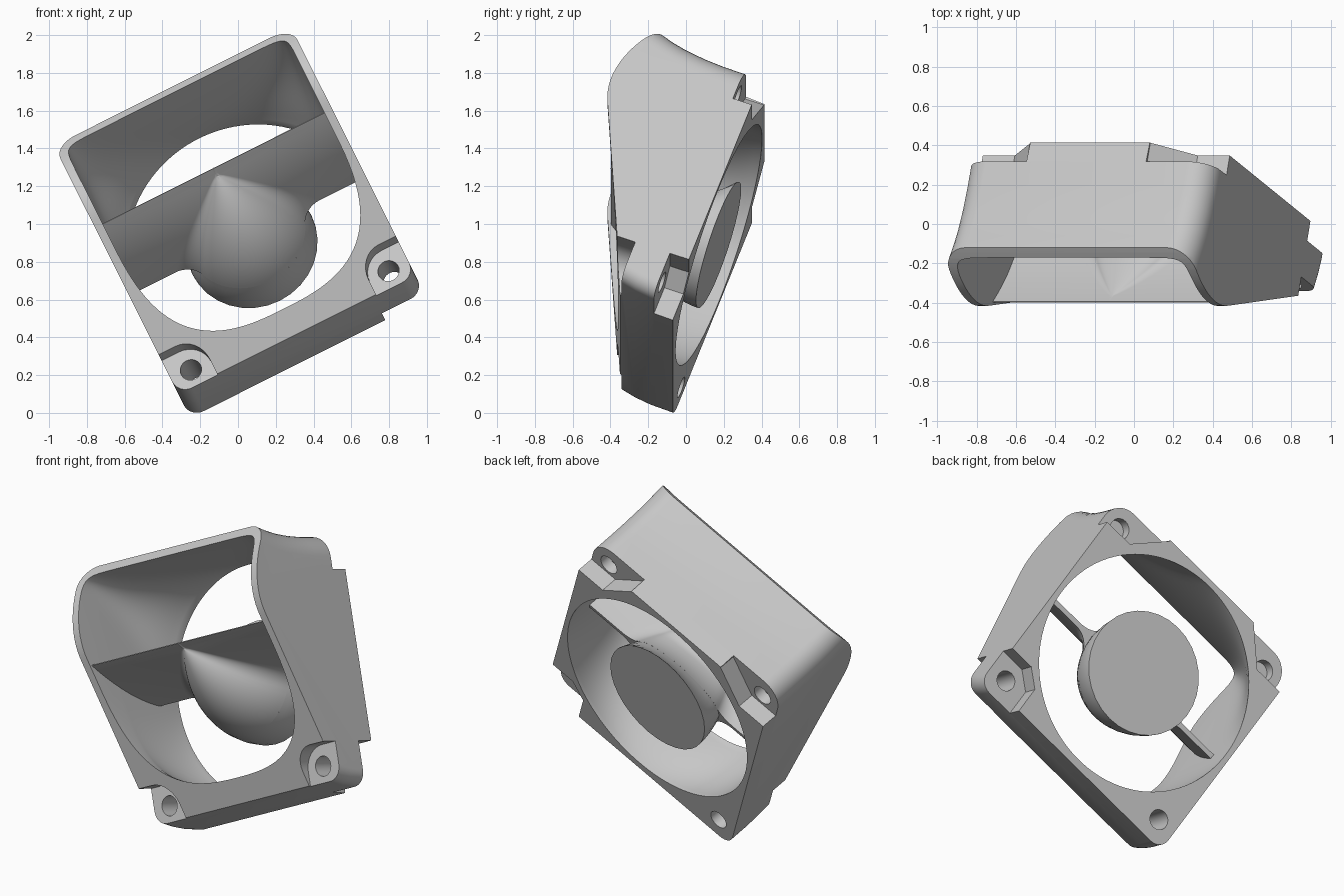
import bpy, bmesh, math
from mathutils import Vector

if "Cube" in bpy.data.objects:
    bpy.data.objects.remove(bpy.data.objects["Cube"])

ROLL, TILT = math.radians(26.6), math.radians(20)
CR, SR, CT, ST = math.cos(ROLL), math.sin(ROLL), math.cos(TILT), math.sin(TILT)
HALF, CU, CY, CW = 0.702, 0.464, 0.1725, 0.7625

grey = bpy.data.materials.new("light grey plastic")
grey.use_nodes = True
grey.diffuse_color = (0.57, 0.57, 0.57, 1)
grey.node_tree.nodes["Principled BSDF"].inputs["Base Color"].default_value = (0.57, 0.57, 0.57, 1)


def place(u, y, w):
    """Duct frame (across, depth, up the duct) to world."""
    u += CU
    return Vector((u * CR - w * SR, y, u * SR + w * CR))


def flange(u, v, d):
    """Point on the tilted mounting flange, d in front of its back face."""
    return place(u, CY + ST * v - CT * d, CW + CT * v + ST * d)


def loft(name, rings):
    """Skin closed rings of points and cap both ends."""
    bm = bmesh.new()
    rows = [[bm.verts.new(p) for p in ring] for ring in rings]
    n = len(rows[0])
    for a, b in zip(rows, rows[1:]):
        for i in range(n):
            j = (i + 1) % n
            bm.faces.new((a[i], a[j], b[j], b[i]))
    bm.faces.new(rows[0])
    bm.faces.new(rows[-1])
    bmesh.ops.recalc_face_normals(bm, faces=bm.faces)
    mesh = bpy.data.meshes.new(name)
    bm.to_mesh(mesh)
    bm.free()
    mesh.materials.append(grey)
    ob = bpy.data.objects.new(name, mesh)
    bpy.context.collection.objects.link(ob)
    return ob


def prism(name, profile, half):
    return loft(name, [[place(s, y, w) for y, w in profile] for s in (-half, half)])


def plug(name, outline, d0, d1):
    return loft(name, [[flange(u, v, d) for u, v in outline] for d in (d0, d1)])


def activate(ob):
    bpy.ops.object.select_all(action='DESELECT')
    ob.select_set(True)
    bpy.context.view_layer.objects.active = ob


def boolean(ob, cutter, operation='DIFFERENCE'):
    cutter.hide_render = True
    mod = ob.modifiers.new("cut", 'BOOLEAN')
    mod.operation, mod.solver, mod.object = operation, 'EXACT', cutter
    activate(ob)
    bpy.ops.object.modifier_apply(modifier=mod.name)
    bpy.data.objects.remove(cutter)


def bezier(p0, p1, p2, t):
    return Vector(p0) * (1 - t) ** 2 + Vector(p1) * 2 * t * (1 - t) + Vector(p2) * t * t


# Housing block: side profile extruded across, long corners rounded
top = [(0.415, 1.425), (0.316, 1.47), (0.2, 1.515), (0.1, 1.56), (0, 1.614),
       (-0.06, 1.654), (-0.12, 1.70), (-0.6, 2.09)]
bottom = [(-0.82, 0.6), (-0.345, 0.23), (-0.27, 0.18), (-0.19, 0.138), (-0.07, 0.09)]
profile = top + bottom
housing = prism("duct_housing", profile, HALF)
bm = bmesh.new()
bm.from_mesh(housing.data)
bm.verts.ensure_lookup_table()
n, m = len(profile), len(top)
chains = [[bm.edges.get((bm.verts[s + i], bm.verts[s + i + 1])) for s in (0, n) for i in span]
          for span in (range(m - 1), range(m, n - 1))]
for chain, radius in zip(chains, (0.13, 0.08)):
    bmesh.ops.bevel(bm, geom=chain, offset=radius, offset_type='OFFSET', segments=8,
                    profile=0.5, affect='EDGES', clamp_overlap=False)
bmesh.ops.recalc_face_normals(bm, faces=bm.faces)
bm.to_mesh(housing.data)
bm.free()

# Trim the front to the curved mouth rim
curve = [(-0.415, 1.25), (-0.435, 1.45), (-0.27, 1.62), (-0.12, 1.70)]
rim = []
for i in range(17):
    t = i / 16
    a = bezier(curve[0], curve[1], curve[2], t)
    b = bezier(curve[1], curve[2], curve[3], t)
    rim.append(tuple(a.lerp(b, t)))
keep = [(-0.322, -0.2)] + rim + [(0, 1.79), (1, 1.79), (1, -0.2)]
boolean(housing, prism("front_trim", keep, 2), 'INTERSECT')


# Air passage: round at the fan, turning into a rounded rectangular mouth
def passage_ring(low, high, half, upper, lower):
    mid, arm = (low + high) / 2, (high - low) / 2
    ring = []
    for k in range(96):
        a = 2 * math.pi * (k + 0.5) / 96
        c, s = math.cos(a), math.sin(a)
        p = upper if s > 0 else lower
        q = mid + arm * math.copysign(abs(s) ** (2 / p), s)
        ring.append(place(half * math.copysign(abs(c) ** (2 / p), c), q.x, q.y))
    return ring


R = 0.67
back = Vector((CT, -ST)) * 0.06
low0, high0 = Vector((CY - R * ST, CW - R * CT)), Vector((CY + R * ST, CW + R * CT))
low1, high1 = Vector((-0.36, 0.385)), Vector((-0.17, 1.668))
rings = [passage_ring(low0 + back, high0 + back, R, 2, 2)]
for i in range(17):
    t = i / 16
    rings.append(passage_ring(bezier(low0, (-0.22, 0.19), low1, t),
                              bezier(high0, (0.1, 1.485), high1, t),
                              R - 0.013 * t, 2 + 3 * t + 11 * t ** 3, 2 + 0.8 * t))
rings.append(passage_ring(Vector((-0.75, 0.57)), Vector((-0.62, 2.035)), 0.657, 16, 2.8))
boolean(housing, loft("passage_cutter", rings))


# Corner notches, screw pockets and screw holes
def circle(u, v, r):
    return [(u + r * math.cos(k * math.pi / 16), v + r * math.sin(k * math.pi / 16)) for k in range(32)]


HOLE, OUT = 0.585, 0.9
arc = [(0.60 - 0.13 * math.cos(a), -0.595 + 0.13 * math.sin(a))
       for a in [k * math.pi / 16 for k in range(9)]]
for side in (-1, 1):
    notch = [(0.34, OUT), (0.34, 0.70), (0.52, 0.51), (OUT, 0.51), (OUT, OUT)]
    boolean(housing, plug("upper_notch", [(side * u, v) for u, v in notch], -0.1, 0.105))
    pocket = [(0.47, -OUT)] + arc + [(OUT, -0.465), (OUT, -OUT)]
    boolean(housing, plug("screw_pocket", [(side * u, v) for u, v in pocket], 0.3, 0.7))
    boolean(housing, plug("upper_hole", circle(side * HOLE, HOLE, 0.06), -0.1, 0.17))
    boolean(housing, plug("lower_hole", circle(side * HOLE, -HOLE, 0.057), -0.1, 0.5))
lug = [(0.453, -OUT), (0.453, -0.55), (0.55, -0.465), (OUT, -0.465), (OUT, -OUT)]
boolean(housing, plug("lower_notch", lug, -0.1, 0.105))

# Shared centre line of hub and guide vane
SPINE = ((CY, CW), (-0.157, 0.882), (-0.395, 1.217))
TRAIL, TIP = 0.23, 0.95


def section(t, outline):
    """Stand an outline across the centre line; its upper side is flatter."""
    p = bezier(*SPINE, t)
    tan = (Vector(SPINE[1]) - Vector(SPINE[0])).lerp(Vector(SPINE[2]) - Vector(SPINE[1]), t).normalized()
    up = Vector((tan.y, -tan.x))
    squash = max(0.3, (1 - t) ** 2)
    return [place(u, *(p + up * (h * squash if h > 0 else h))) for u, h in outline]


def hub_radius(t):
    return 0.352 * (1 - min(1, t / TIP) ** 1.7)


def vane_outline(t):
    """Thin blade with a round hub in the middle, joined by fillets."""
    h = 0.004 + 0.018 * (1 - t)
    r = max(hub_radius(t), h + 0.002)
    f = 0.02 + 0.35 * r
    centre = math.sqrt((r + f) ** 2 - (h + f) ** 2)
    touch = math.atan2(h + f, centre)
    quarter = [(0.68, h)]
    for k in range(9):
        a = -math.pi / 2 + (touch - math.pi / 2) * k / 8
        quarter.append((centre + f * math.cos(a), h + f + f * math.sin(a)))
    for k in range(1, 13):
        a = touch + (math.pi / 2 - touch) * k / 12
        quarter.append((r * math.cos(a), r * math.sin(a)))
    upper = quarter + [(-u, v) for u, v in quarter[-2::-1]]
    return upper + [(u, -v) for u, v in upper[::-1]]


# Hub base: round plate behind the vane
base = [TRAIL * i / 6 for i in range(7)]
hub = loft("motor_hub", [section(t, circle(0, 0, hub_radius(t))) for t in base])

# Guide vane: curved blade with the hub tapering to a point along it
blade = [TRAIL + (1 - TRAIL) * i / 36 for i in range(37)]
vane = loft("guide_vane", [section(t, vane_outline(t)) for t in blade])

for ob in (housing, hub, vane):
    activate(ob)
    bpy.ops.object.shade_smooth_by_angle(angle=math.radians(30))
